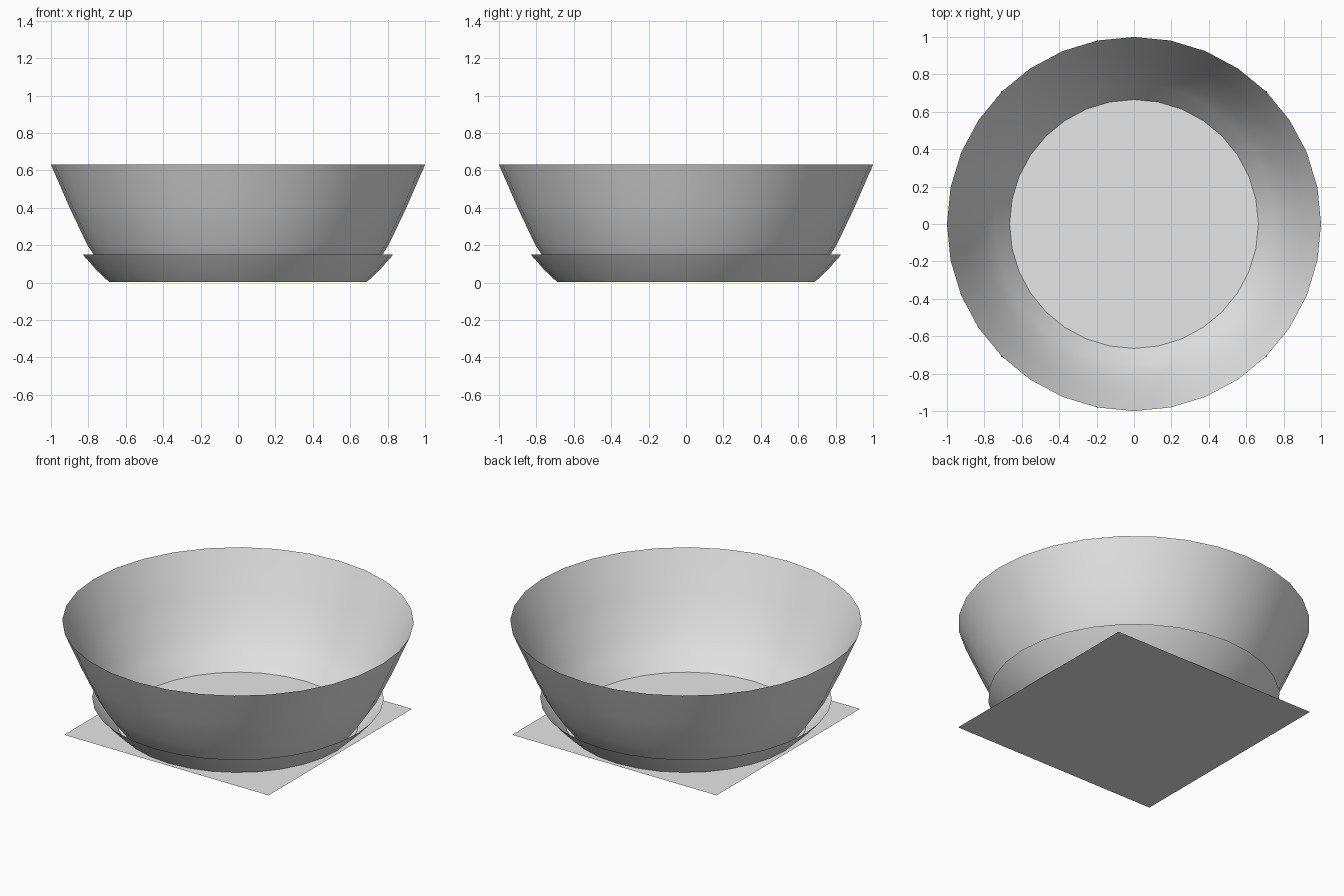
import bpy
import bmesh
from math import cos, sin, tau, radians

default_cube = bpy.data.objects.get("Cube")
if default_cube:
    bpy.data.objects.remove(default_cube, do_unlink=True)

SIDES = 32

# One plain grey for everything
grey = bpy.data.materials.new("light_grey")
grey.use_nodes = True
colour = (0.8, 0.8, 0.8, 1)
grey.diffuse_color = colour
grey.node_tree.nodes["Principled BSDF"].inputs["Base Color"].default_value = colour


def add_object(name, bm):
    mesh = bpy.data.meshes.new(name)
    bm.to_mesh(mesh)
    bm.free()
    mesh.materials.append(grey)
    obj = bpy.data.objects.new(name, mesh)
    bpy.context.collection.objects.link(obj)
    return obj


def lathe(name, profile):
    """Open, thin-walled shell turned around z from (radius, height) points."""
    bm = bmesh.new()
    rings = []
    for r, z in profile:
        rings.append([bm.verts.new((r * cos(tau * i / SIDES), r * sin(tau * i / SIDES), z))
                      for i in range(SIDES)])
    for low, high in zip(rings, rings[1:]):
        for i in range(SIDES):
            j = (i + 1) % SIDES
            bm.faces.new((low[i], low[j], high[j], high[i]))
    obj = add_object(name, bm)
    bpy.ops.object.select_all(action='DESELECT')
    obj.select_set(True)
    bpy.context.view_layer.objects.active = obj
    bpy.ops.object.shade_smooth_by_angle(angle=radians(40))
    return obj


# Flared bowl wall, open at the top
lathe("bowl_wall", [(0.665, 0.002), (0.745, 0.11), (0.805, 0.2), (0.9, 0.4), (1.0, 0.63)])

# Short flared collar around the foot of the bowl
lathe("foot_collar", [(0.69, 0.004), (0.76, 0.07), (0.83, 0.15)])

# Flat square sheet underneath, which also closes the bowl
bm = bmesh.new()
bmesh.ops.create_grid(bm, x_segments=1, y_segments=1, size=0.71)
add_object("base_sheet", bm)
